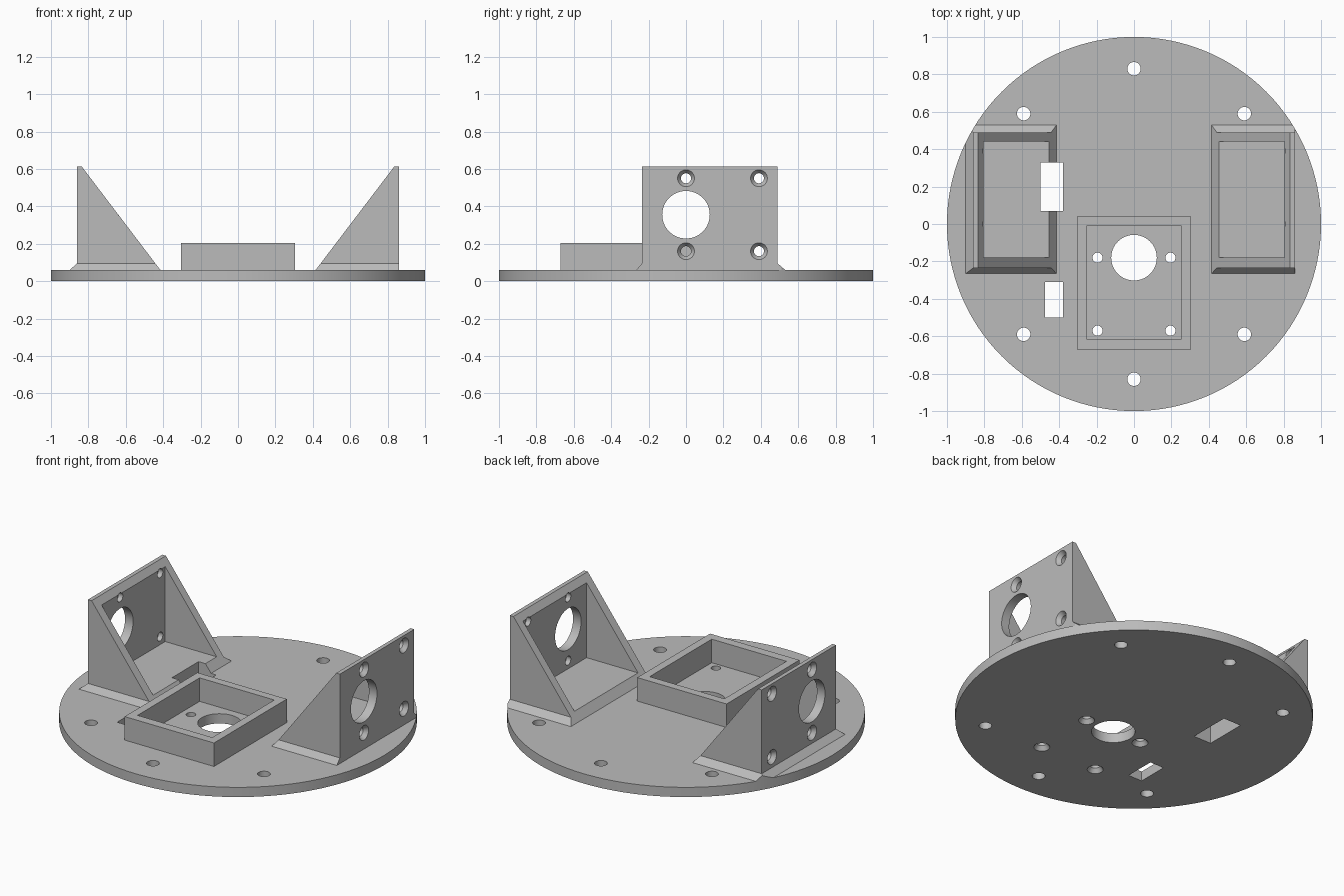
import bpy
import bmesh
from math import cos, sin, pi, radians
from mathutils import Matrix, Vector

if "Cube" in bpy.data.objects:
    bpy.data.objects.remove(bpy.data.objects["Cube"])

grey = bpy.data.materials.new("plain grey")
grey.use_nodes = True
COLOUR = (0.5, 0.5, 0.5, 1)
grey.diffuse_color = COLOUR
grey.node_tree.nodes["Principled BSDF"].inputs["Base Color"].default_value = COLOUR


def loft(name, rings, matrix=Matrix()):
    """Closed solid through a stack of rings with equal point counts."""
    bm = bmesh.new()
    loops = [[bm.verts.new(matrix @ Vector(p)) for p in ring] for ring in rings]
    n = len(loops[0])
    for low, high in zip(loops, loops[1:]):
        for i in range(n):
            j = (i + 1) % n
            bm.faces.new((low[i], low[j], high[j], high[i]))
    bm.faces.new(loops[0][::-1])
    bm.faces.new(loops[-1])
    bmesh.ops.recalc_face_normals(bm, faces=bm.faces)
    mesh = bpy.data.meshes.new(name)
    bm.to_mesh(mesh)
    bm.free()
    obj = bpy.data.objects.new(name, mesh)
    bpy.context.collection.objects.link(obj)
    return obj


def rect(x0, x1, y0, y1, z):
    return [(x0, y0, z), (x1, y0, z), (x1, y1, z), (x0, y1, z)]


def block(name, x0, x1, y0, y1, z0, z1):
    return loft(name, [rect(x0, x1, y0, y1, z) for z in (z0, z1)])


def turned(name, profile, matrix=Matrix(), sides=40):
    """Solid of revolution about z from (radius, height) pairs."""
    angles = [2 * pi * i / sides for i in range(sides)]
    return loft(name, [[(r * cos(a), r * sin(a), h) for a in angles]
                       for r, h in profile], matrix)


def drill(x, y, r):
    return turned("drill", [(r, -1), (r, 1)], Matrix.Translation((x, y, 0)))


def countersink(matrix):
    """Screw hole whose wide mouth opens along the local +z."""
    return turned("drill", [(0.027, -0.1), (0.027, -0.025), (0.045, 0), (0.045, 0.04)],
                  matrix, 32)


def carve(obj, tool, operation="DIFFERENCE"):
    mod = obj.modifiers.new("carve", "BOOLEAN")
    mod.operation = operation
    mod.solver = "EXACT"
    mod.object = tool
    bpy.context.view_layer.objects.active = obj
    bpy.ops.object.modifier_apply(modifier=mod.name)
    bpy.data.objects.remove(tool)


def finish(obj):
    obj.data.materials.clear()
    obj.data.materials.append(grey)
    bpy.ops.object.select_all(action="DESELECT")
    obj.select_set(True)
    bpy.context.view_layer.objects.active = obj
    bpy.ops.object.shade_smooth_by_angle(angle=radians(25))


TOP = 0.06  # upper face of the base


def cable_slot():
    return block("slot", -0.5, -0.38, 0.07, 0.33, -1, 1)


# Round base with rim holes, cable slots and tray holes
base = turned("round_base", [(1, 0), (1, TOP)], sides=128)
for x, y in [(0, 0.83), (0, -0.83)] + [(a, b) for a in (-0.59, 0.59) for b in (-0.59, 0.59)]:
    carve(base, drill(x, y, 0.036))
carve(base, cable_slot())
carve(base, block("slot", -0.475, -0.38, -0.5, -0.31, -1, 1))
carve(base, drill(0, -0.18, 0.122))
for x in (-0.195, 0.195):
    for y in (-0.18, -0.57):
        carve(base, countersink(Matrix.Translation((x, y, 0)) @ Matrix.Rotation(pi, 4, "X")))
finish(base)

# Open square tray
tray = block("tray_wall", -0.305, 0.305, -0.67, 0.04, TOP, 0.205)
carve(tray, block("pocket", -0.255, 0.255, -0.615, -0.01, -1, 1))
finish(tray)

# Triangular brackets with flared feet; only one flares on its outer face
for name, side, foot in (("left_bracket", 1, 0.86), ("right_bracket", -1, 0.9)):
    mirror = Matrix.Diagonal((side, 1, 1, 1))
    bracket = loft(name, [rect(0.415, foot, -0.265, 0.53, TOP),
                          rect(0.442, 0.86, -0.235, 0.49, 0.095),
                          rect(0.835, 0.86, -0.235, 0.49, 0.612)], mirror)
    carve(bracket, loft("pocket", [rect(0.3, 0.805, -0.18, 0.44, z) for z in (0.11, 1)], mirror))
    # Bearing hole and four screw holes in the upright plate
    turn = Matrix.Rotation(side * pi / 2, 4, "Y")
    carve(bracket, turned("bore", [(0.127, -0.15), (0.127, 0.1)],
                          Matrix.Translation((side * 0.86, 0, 0.355)) @ turn, 64))
    for y in (0, 0.39):
        for z in (0.16, 0.55):
            carve(bracket, countersink(Matrix.Translation((side * 0.86, y, z)) @ turn))
    if side < 0:
        carve(bracket, cable_slot())
    # Trim the foot to the round edge of the base
    carve(bracket, turned("trim", [(1, -0.5), (1, 1)], sides=128), "INTERSECT")
    finish(bracket)
